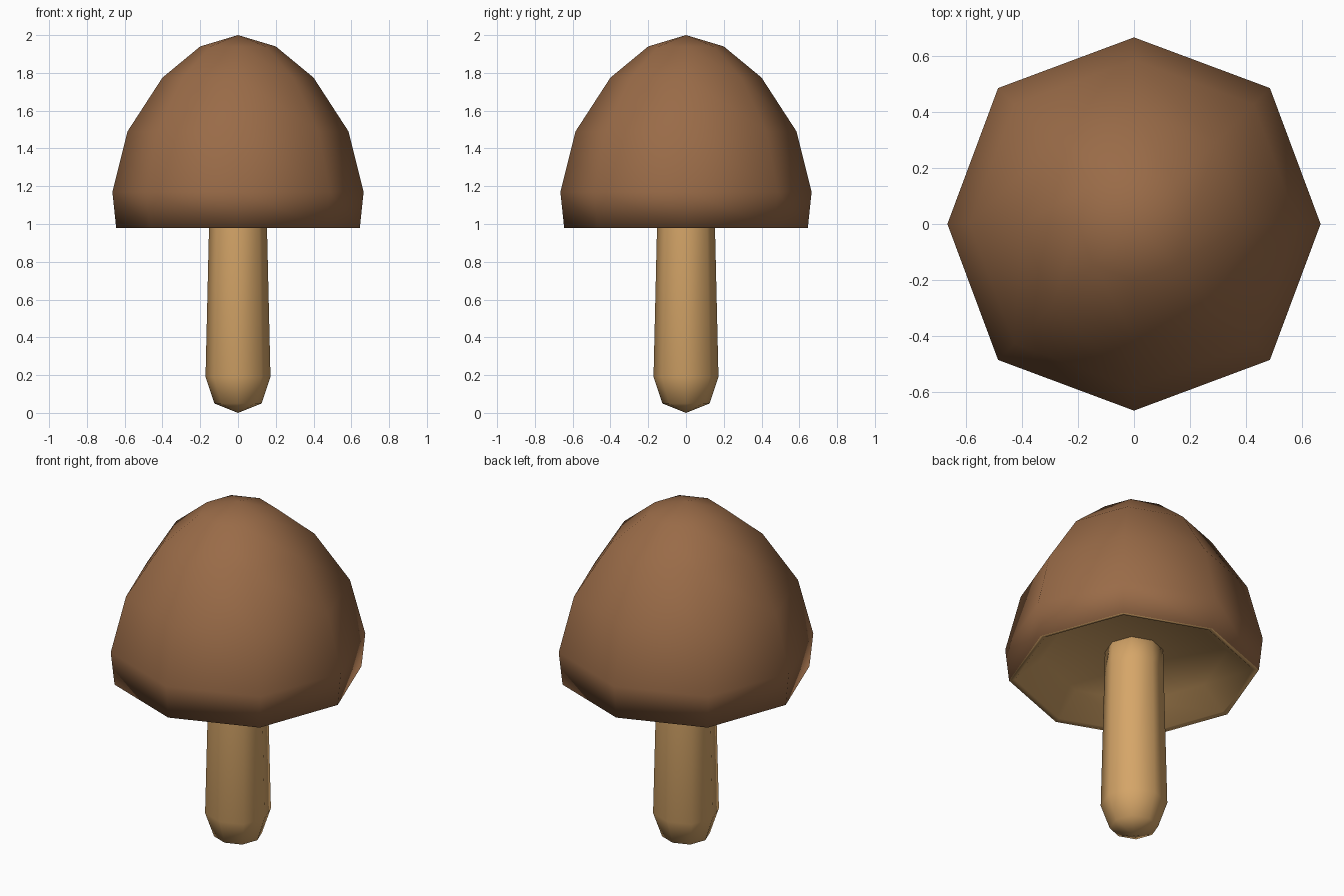
import bpy, bmesh
from math import sin, cos, pi

if "Cube" in bpy.data.objects:
    bpy.data.objects.remove(bpy.data.objects["Cube"])

SIDES = 8


def material(name, rgb):
    m = bpy.data.materials.new(name)
    m.diffuse_color = (*rgb, 1)
    m.use_nodes = True
    m.node_tree.nodes["Principled BSDF"].inputs["Base Color"].default_value = m.diffuse_color
    return m


def lathe(name, profile, mats, split=None):
    """Spin an (r, z) profile into a smooth octagonal solid; bands from `split` on use material 1."""
    bm = bmesh.new()
    rings = []
    for r, z in profile:
        if r == 0:
            rings.append([bm.verts.new((0, 0, z))] * SIDES)
            continue
        ring = []
        for i in range(SIDES):
            a = 2 * pi * i / SIDES
            k = r * (1.03 if i % 2 else 1)  # corners slightly wider than axis points
            ring.append(bm.verts.new((k * cos(a), k * sin(a), z)))
        rings.append(ring)
    for n, (a, b) in enumerate(zip(rings, rings[1:])):
        for i in range(SIDES):
            j = (i + 1) % SIDES
            f = bm.faces.new(list(dict.fromkeys((a[i], a[j], b[j], b[i]))))
            f.smooth = True
            f.material_index = int(split is not None and n >= split)
    bmesh.ops.recalc_face_normals(bm, faces=bm.faces)
    mesh = bpy.data.meshes.new(name)
    bm.to_mesh(mesh)
    bm.free()
    for m in mats:
        mesh.materials.append(m)
    obj = bpy.data.objects.new(name, mesh)
    bpy.context.collection.objects.link(obj)
    return obj


brown = material("cap_brown", (0.32, 0.147, 0.064))
tan = material("stem_tan", (0.67, 0.38, 0.14))

# Cap: domed outside, then thin lip and hollow tan underside
lathe("cap", [(0, 2.0), (0.2, 1.94), (0.4, 1.775), (0.585, 1.49), (0.665, 1.17),
              (0.645, 0.98), (0.615, 0.985), (0.48, 1.1), (0, 1.14)],
      [brown, tan], split=5)

# Stem: rounded foot, slight taper, top buried in the cap
lathe("stem", [(0, 0), (0.125, 0.05), (0.172, 0.19), (0.153, 1.0), (0.15, 1.16), (0, 1.16)],
      [tan])
